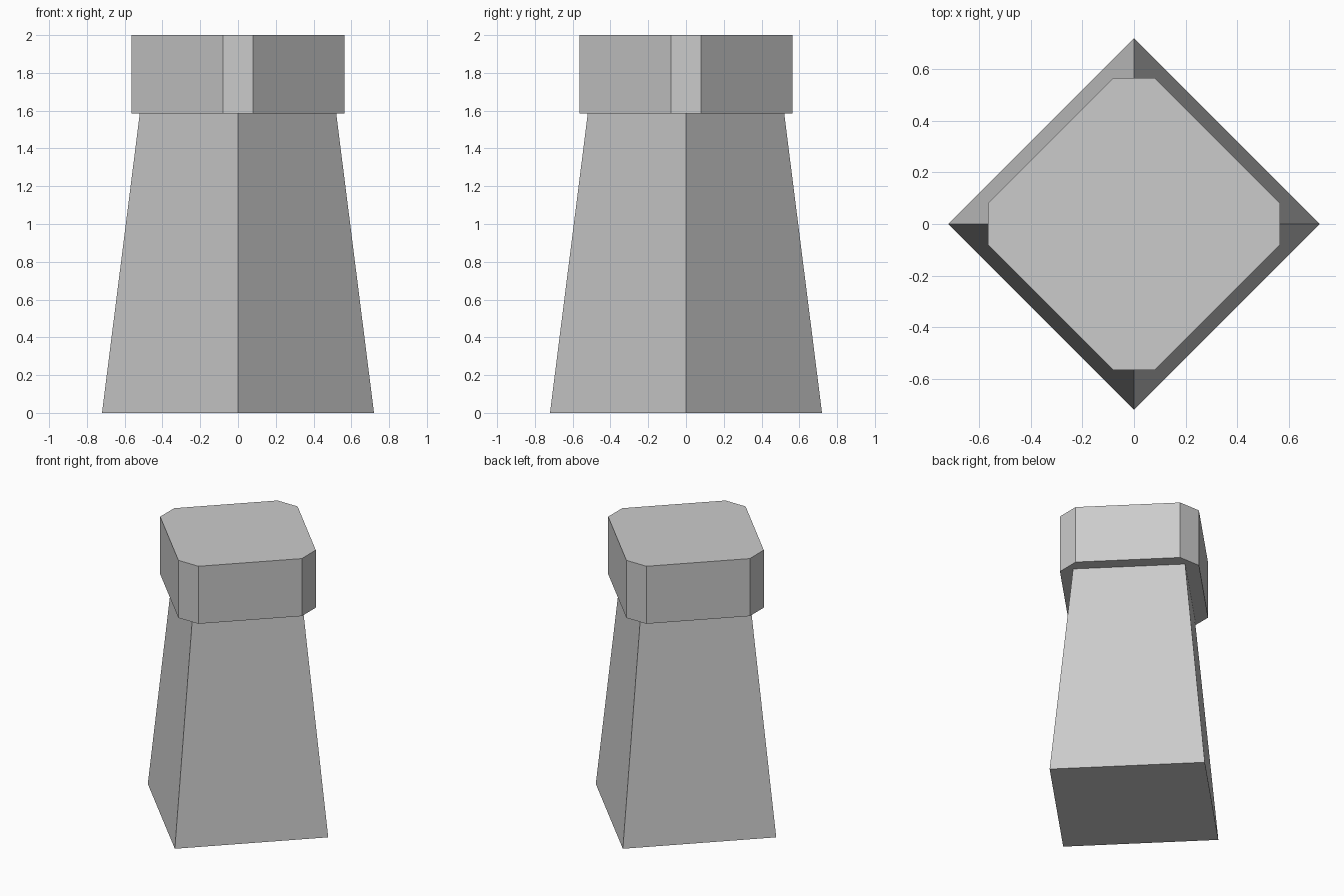
import bpy
import bmesh

cube = bpy.data.objects.get("Cube")
if cube:
    bpy.data.objects.remove(cube, do_unlink=True)

stone = bpy.data.materials.new("grey_stone")
stone.use_nodes = True
colour = (0.6, 0.6, 0.6, 1)
stone.diffuse_color = colour
stone.node_tree.nodes["Principled BSDF"].inputs["Base Color"].default_value = colour


def diamond(radius):
    return [(radius, 0), (0, radius), (-radius, 0), (0, -radius)]


def cut_diamond(reach, half_flat):
    """Diamond whose four points are cut off square."""
    a, b = reach, half_flat
    return [(a, -b), (a, b), (b, a), (-b, a), (-a, b), (-a, -b), (-b, -a), (b, -a)]


def loft(name, sections):
    """Join stacked outlines, given as (outline, height), into a closed solid."""
    bm = bmesh.new()
    rings = [[bm.verts.new((x, y, z)) for x, y in outline] for outline, z in sections]
    for low, high in zip(rings, rings[1:]):
        for i in range(len(low)):
            j = (i + 1) % len(low)
            bm.faces.new((low[i], low[j], high[j], high[i]))
    bm.faces.new(rings[0][::-1])
    bm.faces.new(rings[-1])
    bmesh.ops.recalc_face_normals(bm, faces=bm.faces)
    mesh = bpy.data.meshes.new(name)
    bm.to_mesh(mesh)
    bm.free()
    mesh.materials.append(stone)
    obj = bpy.data.objects.new(name, mesh)
    bpy.context.collection.objects.link(obj)
    return obj


# Tapered square shaft, standing corner-forward
loft("tapered_shaft", [(diamond(0.72), 0), (diamond(0.52), 1.585)])

# Overhanging cap with cut corners
cap = cut_diamond(0.565, 0.08)
loft("cap_block", [(cap, 1.585), (cap, 2)])
